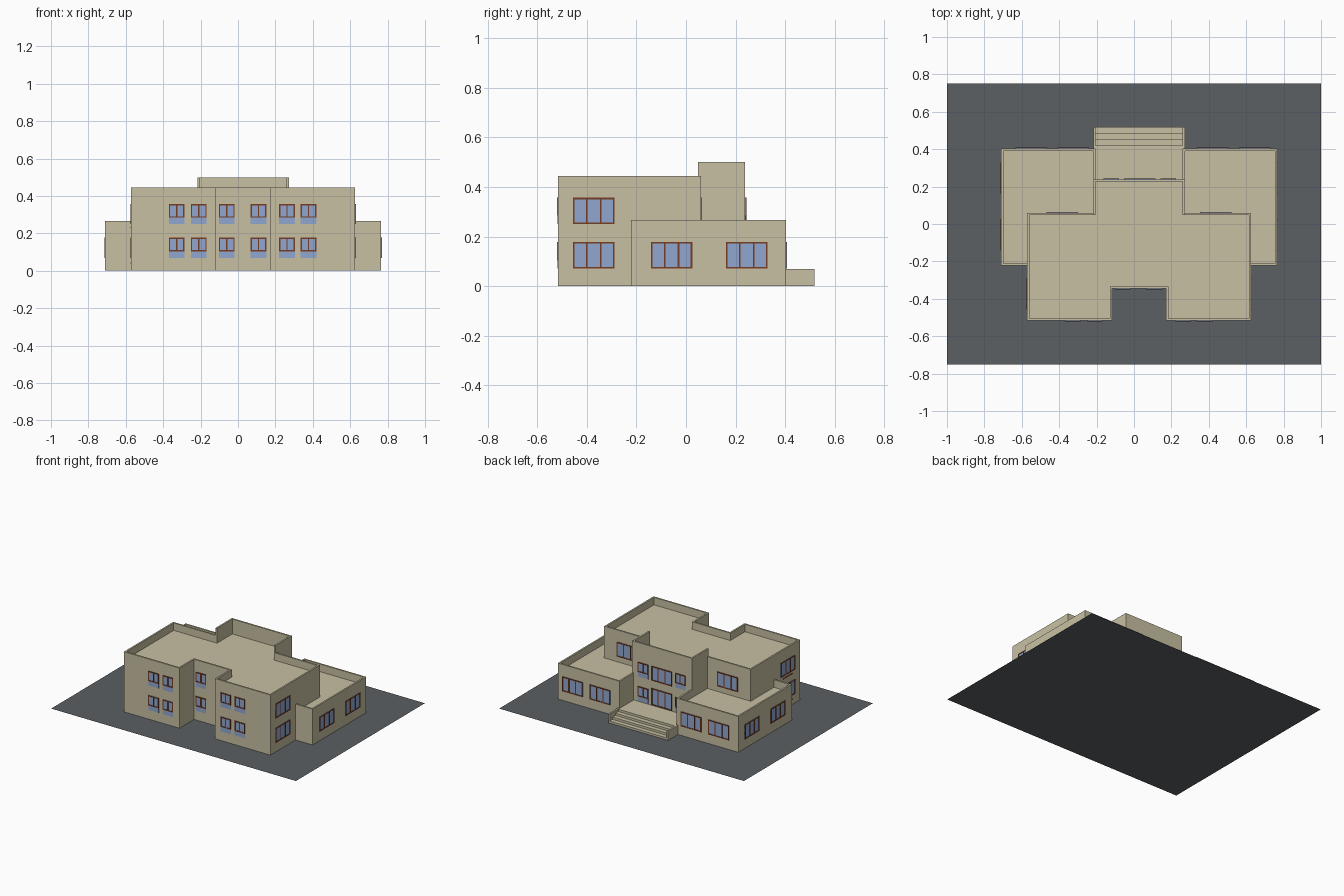
import bpy, bmesh, math
from mathutils import Matrix, Vector

if "Cube" in bpy.data.objects:
    bpy.data.objects.remove(bpy.data.objects["Cube"])

CX = 0.0275      # symmetry axis of the building
T = 0.012        # parapet thickness


def mat(name, rgb):
    m = bpy.data.materials.new(name)
    m.diffuse_color = (*rgb, 1)
    m.use_nodes = True
    m.node_tree.nodes["Principled BSDF"].inputs["Base Color"].default_value = m.diffuse_color
    return m


WALL = mat("sand_wall", (0.58, 0.53, 0.37))
GROUND = mat("dark_paving", (0.105, 0.115, 0.122))
GLASS = mat("blue_glass", (0.28, 0.39, 0.63))
FRAME = mat("brown_frame", (0.19, 0.045, 0.015))


def finish(name, bm, mats):
    bmesh.ops.recalc_face_normals(bm, faces=bm.faces)
    me = bpy.data.meshes.new(name)
    bm.to_mesh(me)
    bm.free()
    for m in mats:
        me.materials.append(m)
    ob = bpy.data.objects.new(name, me)
    bpy.context.collection.objects.link(ob)
    return ob


def add_box(bm, lo, hi, mi=0):
    lo, hi = Vector(lo), Vector(hi)
    M = Matrix.Translation((lo + hi) / 2) @ Matrix.Diagonal((*(hi - lo), 1))
    vs = bmesh.ops.create_cube(bm, size=1, matrix=M)["verts"]
    for f in {f for v in vs for f in v.link_faces}:
        f.material_index = mi


def block(name, pts, z0, z1, roof=None, flip=False):
    """Extruded outline; with roof set, the top is sunk inside a parapet."""
    if flip:
        pts = [(2 * CX - x, y) for x, y in reversed(pts)]
    bm = bmesh.new()
    base = bm.faces.new([bm.verts.new((x, y, z0)) for x, y in pts])
    ext = bmesh.ops.extrude_face_region(bm, geom=[base], use_keep_orig=True)["geom"]
    bmesh.ops.translate(bm, vec=(0, 0, z1 - z0),
                        verts=[g for g in ext if isinstance(g, bmesh.types.BMVert)])
    bmesh.ops.recalc_face_normals(bm, faces=bm.faces)
    if roof is not None:
        top = max(bm.faces, key=lambda f: f.calc_center_median().z)
        bmesh.ops.inset_region(bm, faces=[top], thickness=T, use_even_offset=True)
        low = bmesh.ops.extrude_discrete_faces(bm, faces=[top])["faces"][0]
        bmesh.ops.translate(bm, vec=(0, 0, roof - z1), verts=low.verts)
    return finish(name, bm, [WALL])


# Paving
bm = bmesh.new()
bmesh.ops.create_grid(bm, x_segments=1, y_segments=1, size=1,
                      matrix=Matrix.Diagonal((1, 0.752, 1, 1)))
finish("paving", bm, [GROUND])

# Two-storey body with front notch and rear entrance bay
L, R, TL, TR = -0.571, 0.626, -0.217, 0.272
FRONT, NOTCH, BACK, BAY = -0.516, -0.345, 0.06, 0.239
block("main_body", [(L, FRONT), (-0.117, FRONT), (-0.117, NOTCH), (0.172, NOTCH),
                    (0.172, FRONT), (R, FRONT), (R, BACK), (TR, BACK), (TR, BAY),
                    (TL, BAY), (TL, BACK), (L, BACK)], 0.001, 0.445, roof=0.39)
y0 = BACK - T
block("bay_parapet", [(TL, y0), (TL + T, y0), (TL + T, BAY - T), (TR - T, BAY - T),
                      (TR - T, y0), (TR, y0), (TR, BAY), (TL, BAY)], 0.445, 0.5)

# Single-storey wings, mirrored; inner edges run into the main body
WX, WF, WB = -0.71, -0.222, 0.403
wing = [(WX, WF), (L + 0.03, WF), (L + 0.03, BACK - 0.03), (TL + T, BACK - 0.03),
        (TL + T, WB), (WX, WB)]
block("left_wing", wing, 0.001, 0.266, roof=0.21)
block("right_wing", wing, 0.001, 0.266, roof=0.21, flip=True)

# Entrance porch, steps and side cheeks
bm = bmesh.new()
for i in range(4):
    add_box(bm, (TL + T, 0.2, 0.001), (TR - T, 0.518 - 0.033 * i, 0.0165 * (i + 1)))
finish("entrance_steps", bm, [WALL])
for n, x in (("left", TL), ("right", TR - T)):
    bm = bmesh.new()
    add_box(bm, (x, 0.38, 0.001), (x + T, 0.518, 0.069))
    finish(n + "_step_cheek", bm, [WALL])


def window(name, x, y, angle, w, z0, z1, kind):
    """Thin glass plate with frame bars; local -y points out of the wall."""
    bm = bmesh.new()
    h, b, d = w / 2, 0.007, 0.005
    add_box(bm, (-h, -0.002, z0), (h, 0.002, z1), 0)

    def bar(u0, u1, v0, v1):
        add_box(bm, (u0, -d, v0), (u1, 0.001, v1), 1)

    low = z0 + 0.034 if kind == "sash" else z0
    bar(-h, h, z1 - b, z1)
    bar(-h, h, low, low + b)
    for u in (-h, h - b):
        bar(u, u + b, low, z1)
    n = 2 if kind == "sash" else 3
    for i in range(1, n):
        u = -h + w * i / n
        bar(u - 0.0035, u + 0.0035, low, z1)
    ob = finish(name, bm, [GLASS, FRAME])
    ob.matrix_world = Matrix.Translation((x, y, 0)) @ Matrix.Rotation(math.radians(angle), 4, "Z")


SW, LW = 0.084, 0.168
FLOORS = (("lower", 0.07, 0.178), ("upper", 0.25, 0.357))

for fl, z0, z1 in FLOORS:
    # Front sash windows
    for i, x in enumerate((-0.328, -0.21, -0.06, 0.11, 0.262, 0.377)):
        y = NOTCH if i in (2, 3) else FRONT
        window(f"front_{fl}_window_{i + 1}", x, y, 0, SW, z0, z1, "sash")
    # Body side windows
    window(f"right_{fl}_window", R, -0.372, 90, LW, z0, z1, "triple")
    window(f"left_{fl}_window", L, -0.372, -90, LW, z0, z1, "triple")
    # Entrance bay: narrow windows either side of the door or middle window
    for n, x in (("left", -0.122), ("right", 0.183)):
        window(f"bay_{fl}_{n}_window", x, BAY, 180, SW, z0, z1, "sash")
    name = "entrance_door" if fl == "lower" else "bay_middle_window"
    window(name, 0.03, BAY, 180, LW, z0, z1 + (0.015 if fl == "lower" else 0), "triple")

z0, z1 = FLOORS[0][1:]
# Wing windows: sides and rear
for i, y in enumerate((-0.058, 0.245)):
    window(f"left_wing_side_window_{i + 1}", WX, y, -90, LW, z0, z1, "triple")
    window(f"right_wing_side_window_{i + 1}", 2 * CX - WX, y, 90, LW, z0, z1, "triple")
for i, x in enumerate((-0.55, -0.325, 0.42, 0.645)):
    window(f"wing_rear_window_{i + 1}", x, WB, 180, LW, z0, z1, "triple")
# Upper rear windows of the main body
for n, x in (("left", -0.383), ("right", 0.438)):
    window(f"rear_{n}_window", x, BACK, 180, LW, *FLOORS[1][1:], "triple")

# Small bars above and below the lower left window
bm = bmesh.new()
for z in (0.042, 0.231):
    add_box(bm, (L - 0.004, -0.428, z - 0.003), (L + 0.002, -0.318, z + 0.003))
finish("left_window_bars", bm, [FRAME])
